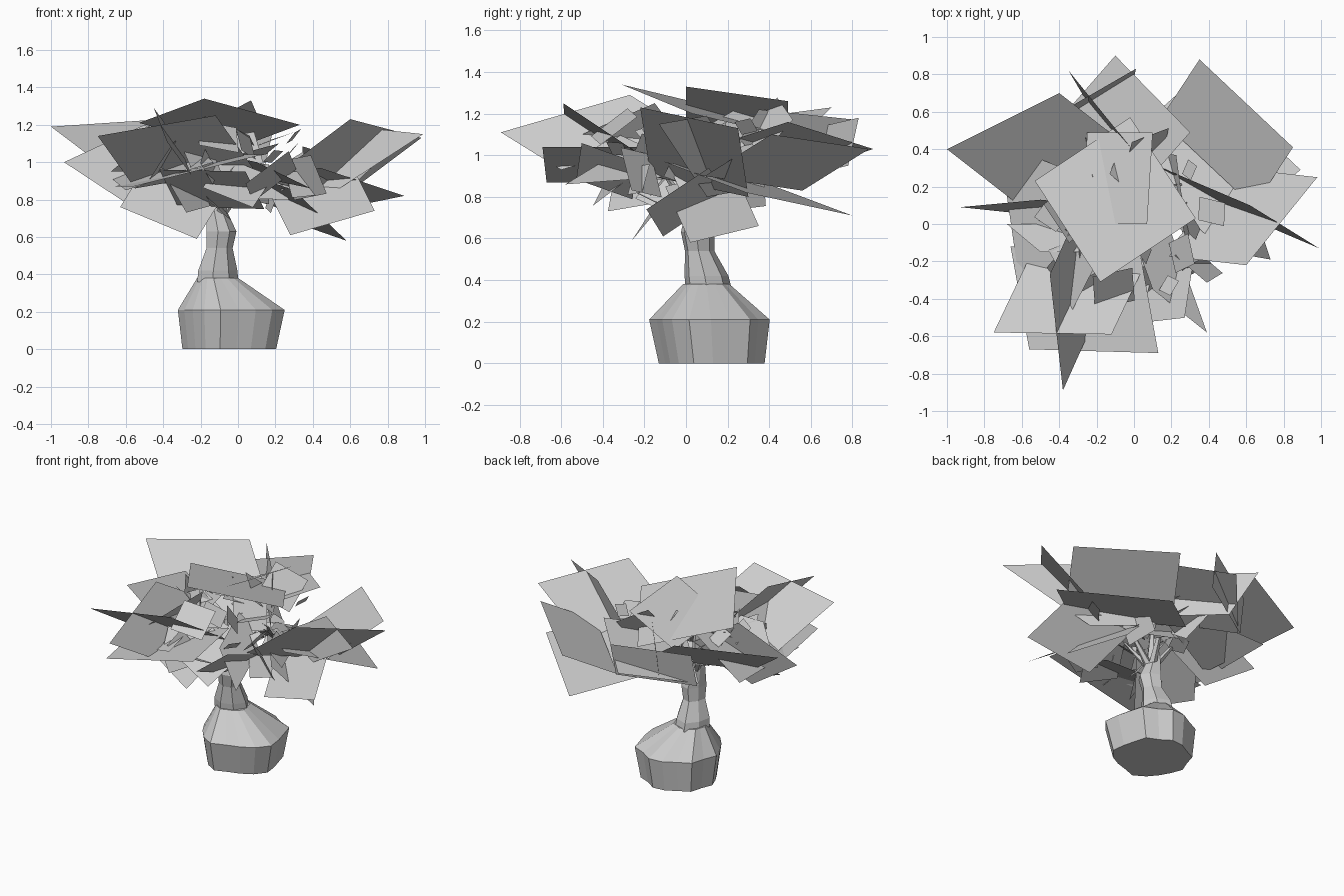
import bpy
import bmesh
import math
import random
from mathutils import Vector

random.seed(7)

if "Cube" in bpy.data.objects:
    bpy.data.objects.remove(bpy.data.objects["Cube"], do_unlink=True)

grey = bpy.data.materials.new("plain_grey")
grey.use_nodes = True
grey.diffuse_color = (0.6, 0.6, 0.6, 1)
grey.node_tree.nodes["Principled BSDF"].inputs["Base Color"].default_value = (0.6, 0.6, 0.6, 1)


def finish(name, bm):
    """Turn a bmesh into a flat shaded object."""
    mesh = bpy.data.meshes.new(name)
    bm.to_mesh(mesh)
    bm.free()
    mesh.materials.append(grey)
    obj = bpy.data.objects.new(name, mesh)
    bpy.context.collection.objects.link(obj)
    return obj


def loft(name, rings, sides, wobble):
    """Join uneven rings, each given as (centre, radius), into a closed solid."""
    bm = bmesh.new()
    bumps = [1 + random.uniform(-wobble, wobble) for _ in range(sides)]
    loops = []
    for centre, radius in rings:
        loop = []
        for i, bump in enumerate(bumps):
            a = math.tau * i / sides
            offset = Vector((math.cos(a), math.sin(a), 0)) * radius * bump
            loop.append(bm.verts.new(Vector(centre) + offset))
        loops.append(loop)
    for low, high in zip(loops, loops[1:]):
        for i in range(sides):
            j = (i + 1) % sides
            bm.faces.new((low[i], low[j], high[j], high[i]))
    bm.faces.new(list(reversed(loops[0])))
    bm.faces.new(loops[-1])
    bmesh.ops.triangulate(bm, faces=bm.faces[:-2])
    bmesh.ops.recalc_face_normals(bm, faces=bm.faces[:])
    return finish(name, bm)


def leaves(name, cards):
    """Flat four sided leaves, each from a corner and its two neighbours."""
    bm = bmesh.new()
    for corner, first, second in cards:
        a, b, d = Vector(corner), Vector(first), Vector(second)
        bm.faces.new([bm.verts.new(p) for p in (a, b, b + d - a, d)])
    return finish(name, bm)


# Swollen, lobed base narrowing into the trunk
loft("trunk_base", [
    ((-.05, .13, 0), .25),
    ((-.04, .12, .21), .285),
    ((-.11, .1, .38), .11),
], 18, .09)
loft("trunk", [
    ((-.11, .1, .36), .11),
    ((-.11, .09, .42), .105),
    ((-.1, .06, .54), .07),
    ((-.09, .05, .63), .08),
    ((-.12, .05, .76), .05),
    ((-.12, .05, 1), .02),
], 7, .12)

# Branches hidden in the crown
for n in range(5):
    angle = math.tau * n / 5
    root = Vector((-.1, .05, .7))
    reach = Vector((math.cos(angle) * .2, math.sin(angle) * .2, .26))
    loft("branch", [(root, .03), (root + reach * .5, .02), (root + reach, .008)], 5, .1)

# Crown: large leaves by side
leaves("top_leaves", [
    ((-.18, -.31, 1.34), (.33, .03, 1.2), (-.53, .23, 1.21)),
    ((.07, 0, 1.33), (.1, .49, 1.26), (-.28, 0, 1.15)),
])
leaves("back_leaves", [
    ((-.1, .9, 1.03), (.3, .49, 1.16), (-.45, .5, .9)),
    ((.35, .88, 1.03), (.85, .41, 1.1), (.14, .56, .83)),
    ((.35, .8, .71), (.89, .29, .82), (-.1, .4, .86)),
    ((-.35, .82, 1.17), (.03, .35, 1.22), (-.25, .65, .9)),
    ((.01, .83, 1.18), (-.44, .57, 1.12), (0, .78, .95)),
])
leaves("left_leaves", [
    ((.98, .25, 1.13), (.6, -.22, 1.23), (.54, .3, .8)),
    ((.99, -.13, 1.15), (.62, .1, 1.19), (.45, .1, .8)),
    ((.28, -.11, .61), (.73, -.19, .74), (.18, .19, .81)),
    ((.58, .02, .58), (.35, .35, .66), (.3, -.1, .85)),
])
leaves("right_leaves", [
    ((-1, .4, 1.19), (-.4, .7, 1.23), (-.55, .05, .85)),
    ((-.72, .43, .95), (-.25, .25, 1.1), (-.6, -.4, .85)),
    ((-.93, .09, 1), (-.5, .13, 1.2), (-.55, .05, .75)),
    ((-.22, -.26, .59), (-.63, -.15, .76), (0, .04, .95)),
    ((-.68, 0, .95), (-.35, 0, .95), (-.5, -.15, 1.1)),
])
leaves("front_leaves", [
    ((-.75, -.58, 1.14), (-.12, -.59, 1.25), (-.55, -.16, .86)),
    ((.13, -.69, 1.04), (-.56, -.67, .87), (.03, -.14, 1.04)),
    ((-.42, -.5, .96), (.04, -.5, .95), (-.32, -.1, .76)),
    ((-.38, -.89, 1.11), (-.45, -.27, 1.29), (-.25, -.6, .93)),
    ((.39, -.58, .86), (.1, -.35, 1), (.2, -.05, .9)),
    ((-.48, -.35, .9), (-.3, 0, 1.05), (-.35, -.5, 1.1)),
])


# Small leaves scattered through the crown
def scatter(count):
    cards = []
    for _ in range(count):
        angle = random.uniform(0, math.tau)
        reach = math.sqrt(random.random()) * .45
        centre = Vector((math.cos(angle) * reach, math.sin(angle) * reach,
                         random.uniform(.84, 1.14)))
        normal = Vector((random.gauss(0, 1), random.gauss(0, 1), 1)).normalized()
        side = normal.orthogonal().normalized()
        other = normal.cross(side)
        turn = random.uniform(0, math.tau)
        u = side * math.cos(turn) + other * math.sin(turn)
        v = normal.cross(u)
        size = random.uniform(.06, .3)
        corner = centre - (u + v) * size / 2
        cards.append((corner, corner + u * size, corner + v * size))
    return cards


leaves("small_leaves", scatter(50))
